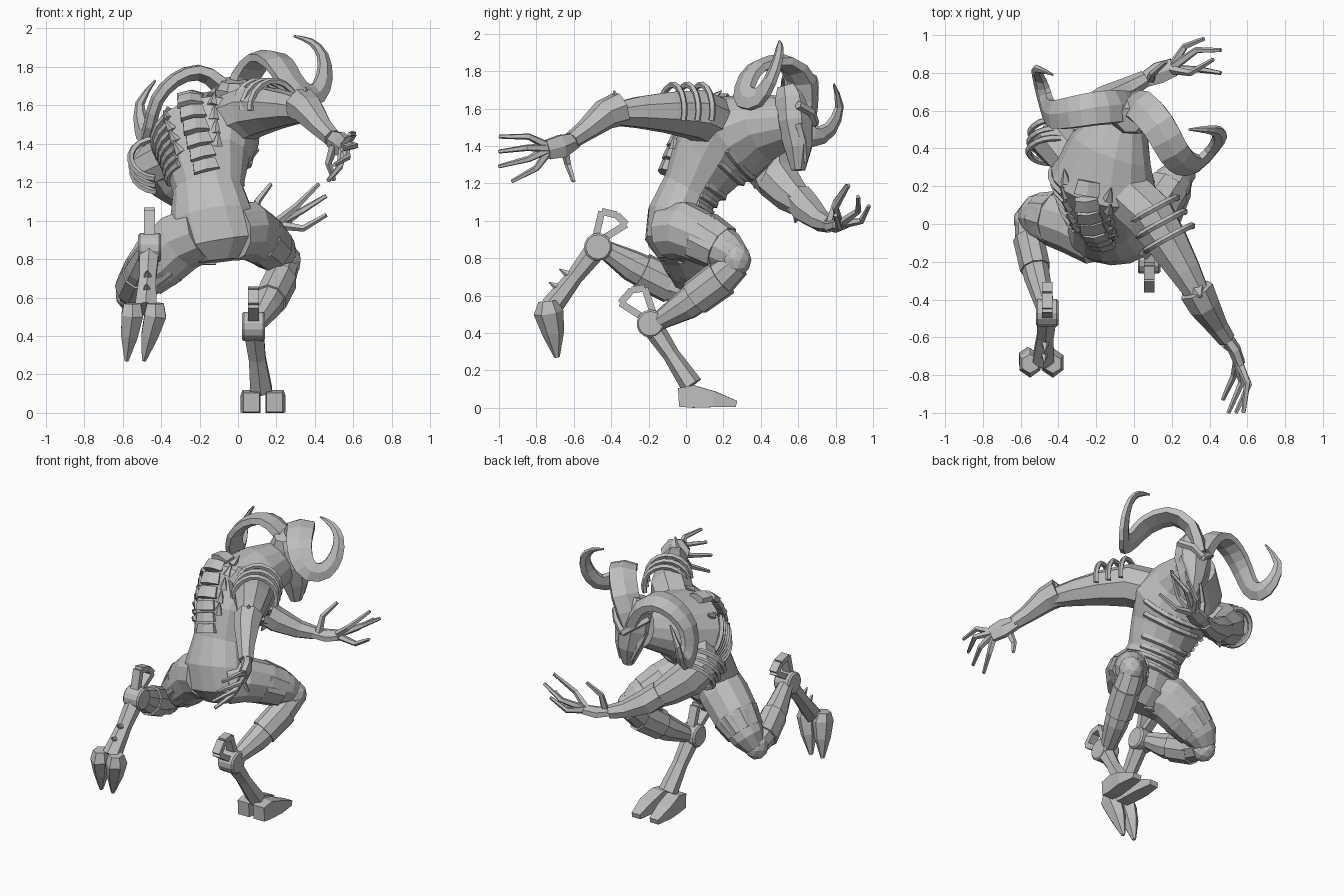
import bpy, bmesh, math
from mathutils import Vector

if "Cube" in bpy.data.objects:
    bpy.data.objects.remove(bpy.data.objects["Cube"])

grey = bpy.data.materials.new("stone grey")
grey.use_nodes = True
COLOR = (0.52, 0.52, 0.52, 1)
grey.diffuse_color = COLOR
grey.node_tree.nodes["Principled BSDF"].inputs["Base Color"].default_value = COLOR


def finish(name, bm):
    bmesh.ops.recalc_face_normals(bm, faces=bm.faces)
    me = bpy.data.meshes.new(name)
    bm.to_mesh(me)
    bm.free()
    me.materials.append(grey)
    ob = bpy.data.objects.new(name, me)
    bpy.context.collection.objects.link(ob)
    return ob


def frames(st, wide=(1, 0, 0), wide_end=None):
    """Section frames (centre, u, v, half width, half depth) along a path."""
    pts = [Vector(s[:3]) for s in st]
    out, u = [], Vector(wide)
    for i, s in enumerate(st):
        t = (pts[min(i + 1, len(pts) - 1)] - pts[max(i - 1, 0)]).normalized()
        if wide_end:
            u = Vector(wide).lerp(Vector(wide_end), i / (len(st) - 1))
        u = (u - t * u.dot(t)).normalized()
        out.append((pts[i], u, t.cross(u), s[3], s[-1]))
    return out


def loft(name, st, n=8, wide=(1, 0, 0), wide_end=None):
    bm = bmesh.new()
    angles = [2 * math.pi * (i + 0.5) / n for i in range(n)]
    rings = [[bm.verts.new(c + u * a * math.cos(q) + v * b * math.sin(q)) for q in angles]
             for c, u, v, a, b in frames(st, wide, wide_end)]
    for r, s in zip(rings, rings[1:]):
        for i in range(n):
            j = (i + 1) % n
            bm.faces.new((r[i], r[j], s[j], s[i]))
    bm.faces.new(rings[0])
    bm.faces.new(rings[-1])
    return finish(name, bm)


def rounded(st):
    """Stations with a smooth in-between station added on each span."""
    out = []
    for i in range(len(st) - 1):
        p, q, r, s = (st[max(i - 1, 0)], st[i], st[i + 1], st[min(i + 2, len(st) - 1)])
        out += [q, tuple((9 * (b + c) - a - d) / 16 for a, b, c, d in zip(p, q, r, s))]
    return out + [st[-1]]


def strip(name, pts, r, n=5, tip=1.0):
    """Thin rod with an even radius, narrowing towards its end by tip."""
    last = len(pts) - 1
    st = [(*p, r * (1 + (tip - 1) * i / last)) for i, p in enumerate(pts)]
    return loft(name, st, n, (0.3, 0.2, 1))


def spike(name, base, direction, r, length):
    b, d = Vector(base), Vector(direction).normalized()
    return loft(name, [(*b, r), (*(b + d * length), r * 0.1)], 5, (0.9, 0.3, 0.4))


def ball(name, c, r):
    bm = bmesh.new()
    bmesh.ops.create_icosphere(bm, subdivisions=2, radius=1)
    for v in bm.verts:
        v.co = Vector(c) + Vector([p * q for p, q in zip(v.co, r)])
    return finish(name, bm)


# Torso, hunched forward and twisted at the shoulders
TORSO = [(-.1, -.08, .79, .11, .07), (-.11, -.07, .88, .23, .15), (-.14, -.05, 1.02, .22, .16),
         (-.155, .02, 1.16, .185, .155), (-.16, .11, 1.31, .225, .205), (-.16, .23, 1.44, .29, .24),
         (-.12, .4, 1.5, .23, .18), (-.05, .55, 1.53, .13, .14)]
SHOULDERS = (.54, -.4, .28)
loft("torso", TORSO, 14, (1, 0, 0), SHOULDERS)
TF = frames(TORSO, (1, 0, 0), SHOULDERS)


def on_torso(f, deg, k=1.0):
    """Point on the torso skin at station f and a section angle."""
    i = min(int(f), len(TF) - 2)
    q, w = math.radians(deg), f - i
    p = [c + k * (u * a * math.cos(q) + v * b * math.sin(q))
         for c, u, v, a, b in TF[i:i + 2]]
    return p[0].lerp(p[1], w)


# Ribs on the flank, belly folds, chest folds
for i in range(7):
    f = 3.5 + i * .23
    strip(f"rib_{i + 1}", [on_torso(f, d, 1.02) for d in range(180, 241, 15)], .02)
for i in range(4):
    strip(f"belly_fold_{i + 1}", [on_torso(2.2 + i * .4, d, .99) for d in range(40, 141, 20)], .02)
for i in range(2):
    strip(f"chest_fold_{i + 1}", [on_torso(4.3 + i * .6, d, .98) for d in range(40, 141, 20)], .02)

# Backbone of stacked plates with side spurs
for i in range(7):
    f, deg = 3.1 + i * .34, 281 - i * 1.6
    a, b = on_torso(f, deg, 1.05), on_torso(f + .28, deg - 1.3, 1.05)
    loft(f"spine_plate_{i + 1}", [(*a, .078, .035), (*b, .068, .03)], 6)
    for side, turn in (("right", -32), ("left", 24)):
        root = on_torso(f, deg + turn, .97)
        if i > 1:
            spike(f"{side}_back_spur_{i}", root, on_torso(f + .5, deg + turn, 1.3) - root, .03, .08)

# Head with long muzzle, brow, cheek tusks
loft("head", [(-.02, .55, 1.73, .07, .07), (-.02, .57, 1.66, .12, .1), (0, .58, 1.53, .125, .105),
              (.02, .6, 1.39, .09, .08), (.03, .6, 1.27, .04, .04)], 8)
for side in (-1, 1):
    word = "left" if side > 0 else "right"
    strip(f"{word}_brow", [(.01, .69, 1.52), (side * .07, .67, 1.58), (side * .13, .6, 1.62)], .024)
    strip(f"{word}_cheek", [(side * .1, .6, 1.52), (.01 + side * .08, .63, 1.42),
                            (.02 + side * .04, .64, 1.31)], .026, 5, .4)

# Curled ribbon horns
loft("left_horn", rounded([(-.02, .62, 1.58, .09, .06), (.04, .62, 1.75, .1, .05), (.13, .52, 1.85, .1, .04),
                           (.21, .38, 1.82, .095, .036), (.27, .32, 1.73, .085, .034),
                           (.34, .32, 1.66, .075, .032), (.41, .39, 1.66, .062, .03),
                           (.45, .45, 1.75, .05, .028), (.44, .49, 1.86, .036, .022),
                           (.38, .5, 1.93, .022, .016), (.29, .5, 1.96, .006, .006)]), 6, (.5, .7, -.2))
loft("right_horn", rounded([(-.03, .62, 1.58, .09, .06), (-.1, .62, 1.71, .1, .05), (-.21, .61, 1.77, .1, .042),
                            (-.33, .59, 1.73, .095, .038), (-.42, .58, 1.63, .085, .036),
                            (-.455, .61, 1.51, .075, .034), (-.475, .68, 1.45, .066, .032),
                            (-.5, .77, 1.49, .048, .028), (-.51, .82, 1.61, .028, .02),
                            (-.43, .79, 1.73, .006, .006)]), 6, (-.4, 1, .2))

# Arm stretched backward
loft("left_upper_arm", [(-.04, .16, 1.52, .14), (.08, .05, 1.57, .14), (.18, -.1, 1.58, .115),
                        (.27, -.25, 1.58, .09), (.36, -.41, 1.57, .06)], 8, (0, 0, 1))
loft("left_bracer", [(.33, -.35, 1.6, .095), (.37, -.43, 1.57, .085), (.44, -.54, 1.48, .058),
                     (.49, -.61, 1.43, .048)], 7, (0, 0, 1))
spike("left_elbow_spur", (.34, -.36, 1.62), (.1, -.2, .6), .045, .08)
loft("left_palm", [(.48, -.59, 1.43, .045, .035), (.53, -.66, 1.4, .07, .035),
                   (.56, -.74, 1.38, .06, .03)], 6, (0, 0, 1))
# Arm reaching forward
loft("right_upper_arm", [(-.34, .36, 1.34, .12), (-.42, .43, 1.3, .13), (-.36, .49, 1.22, .12),
                         (-.26, .56, 1.14, .1), (-.16, .64, 1.07, .065)], 8, (0, 0, 1))
loft("right_bracer", [(-.22, .6, 1.12, .085), (-.15, .65, 1.06, .085), (-.03, .72, 1.0, .06),
                      (.06, .77, .98, .045)], 7, (0, 0, 1))
spike("right_elbow_spur", (-.2, .6, 1.04), (-.3, -.2, -.6), .035, .06)
loft("right_palm", [(.05, .76, .98, .045, .03), (.13, .8, .97, .065, .035),
                    (.21, .83, .98, .055, .03)], 6, (0, 1, 0))

# Clawed fingers: knuckle and tip for each
HANDS = {
    "left": ((.55, -.72, 1.39), [((.6, -.84, 1.45), (.58, -1, 1.45)), ((.61, -.85, 1.39), (.54, -1, 1.37)),
                                 ((.57, -.84, 1.33), (.5, -1, 1.29)), ((.53, -.8, 1.28), (.47, -.93, 1.21))]),
    "right": ((.19, .82, .98), [((.3, .8, 1.07), (.42, .87, 1.19)), ((.33, .92, 1.05), (.46, .92, 1.13)),
                                ((.27, .94, 1.0), (.37, .98, 1.08)), ((.34, .82, .96), (.46, .8, 1.03))])}
for side, (root, fingers) in HANDS.items():
    for i, (mid, tip) in enumerate(fingers):
        start = Vector(root).lerp(Vector(mid), .12)
        strip(f"{side}_finger_{i + 1}", [start, mid, tip], .025, 5, .45)
strip("left_thumb", [(.5, -.65, 1.39), (.47, -.63, 1.3), (.5, -.6, 1.21)], .026, 5, .45)
strip("right_thumb", [(.09, .77, .99), (.1, .8, 1.1), (.17, .86, 1.19)], .026, 5, .45)

# Bone hoops standing over each shoulder
for side, c, step, up, size in (("left", (.13, .03, 1.58), (.04, -.075, 0), (.1, .1, 1), .14),
                                ("right", (-.43, .42, 1.3), (.005, .05, -.035), (-1, .05, .2), .12)):
    s = Vector(step)
    top = Vector(up).normalized()
    across = s.cross(top).normalized()
    for i in range(3):
        mid = Vector(c) + s * (i - .6)
        arc = [math.radians(d) for d in range(-10, 191, 20)]
        strip(f"{side}_shoulder_hoop_{i + 1}",
              [mid + size * (across * math.cos(q) + top * 1.05 * math.sin(q)) for q in arc], .018)

# Legs: thighs, guards, knees and shins
LEGS = {
    "left": ([(-.03, -.09, .94, .14, .15), (.05, -.01, .95, .14, .155), (.13, .11, .9, .125, .14),
              (.21, .23, .83, .1, .11), (.25, .29, .79, .07, .07)],
             [(.24, .27, .77, .08), (.21, .16, .67, .085, .1), (.15, 0, .55, .075, .085),
              (.09, -.15, .46, .05)]),
    "right": ([(-.18, -.08, .94, .15), (-.3, -.01, .89, .16), (-.42, .03, .78, .15),
               (-.52, .05, .68, .11), (-.56, .04, .62, .07)],
              [(-.55, .02, .62, .08), (-.55, -.11, .67, .08, .095), (-.51, -.29, .76, .07, .085),
               (-.47, -.44, .85, .05)])}
for side, (thigh, shin) in LEGS.items():
    loft(f"{side}_thigh", thigh, 11)
    loft(f"{side}_shin", shin, 9)
    for part, st, a, b in (("thigh_guard", thigh, 2, 3), ("shin_guard", shin, 1, 2)):
        p, q = Vector(st[a][:3]), Vector(st[b][:3])
        loft(f"{side}_{part}", [(*p.lerp(q, -.2), st[a][3] * 1.05, st[a][-1] * 1.05),
                                (*p.lerp(q, .7), st[b][3] * 1.17, st[b][-1] * 1.17)], 9)
    ball(f"{side}_knee", Vector(thigh[-1][:3]) - Vector((0, .02, 0)), (.08, .08, .09))

# Hocks: round joint, open heel fin, lower shank, spikes and split hoof
HOCKS = {
    "left": ((.08, -.19, .45), [(-.16, .11), (-.1, .18), (-.03, .19)], (.12, .03, .12)),
    "right": ((-.46, -.47, .86), [(.02, .19), (.1, .17), (.15, .12)], (-.48, -.72, .54))}
for side, (c, fin, end) in HOCKS.items():
    x, y, z = c
    loft(f"{side}_hock", [(x - .06, y, z, .065), (x - .05, y, z, .075), (x + .05, y, z, .075),
                          (x + .06, y, z, .065)], 14, (0, 1, 0))
    outline = [(x, y - .02, z + .02)] + [(x, y + p, z + q) for p, q in fin] + [(x, y + .02, z + .04)]
    for i, (p, q) in enumerate(zip(outline, outline[1:])):
        loft(f"{side}_heel_fin_{i + 1}", [(*p, .04, .026), (*q, .04, .026)], 4)
    m = Vector(c).lerp(Vector(end), .5)
    loft(f"{side}_shank", [(*c, .06, .06), (*m, .05, .045), (*end, .065, .06)], 6)
    for i in range(2):
        root = Vector(c).lerp(Vector(end), .52 + i * .22)
        spike(f"{side}_shank_spike_{i + 1}", root, (0, -.8, .5), .035, .09)

for i, (x, tip) in enumerate(((.07, .06), (.19, .2))):
    loft(f"left_hoof_{i + 1}", [(x, -.04, .055, .06, .07), (x, .04, .06, .065, .085),
                                (tip, .15, .045, .068, .06), (tip, .27, .02, .045, .024)], 4)
for i, (x, tip) in enumerate(((-.55, -.58), (-.43, -.49))):
    loft(f"right_hoof_{i + 1}", [(x, -.74, .57, .05, .05), (x, -.735, .51, .065, .08),
                                 ((x + tip) / 2, -.71, .4, .05, .06), (tip, -.69, .27, .012, .015)], 6)

# Small cloth tab between the legs
loft("loin_tab", [(-.15, -.02, .87, .07, .03), (-.15, -.03, .77, .04, .02)], 6)
